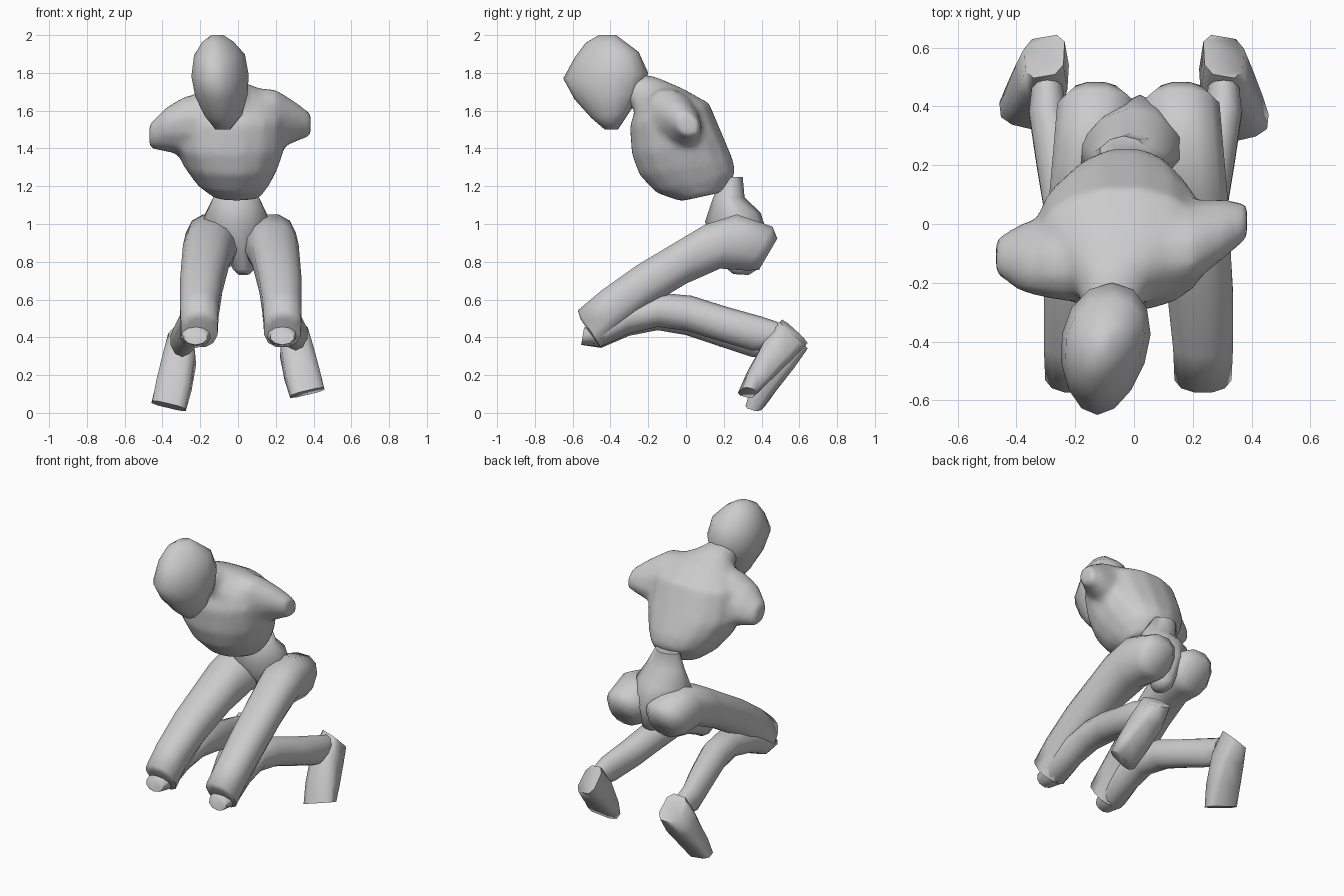
import bpy, bmesh, math
from mathutils import Vector

cube = bpy.data.objects.get("Cube")
if cube:
    bpy.data.objects.remove(cube, do_unlink=True)

grey = bpy.data.materials.new("matte grey")
grey.use_nodes = True
GREY = (0.6, 0.6, 0.6, 1)
grey.diffuse_color = GREY
grey.node_tree.nodes["Principled BSDF"].inputs["Base Color"].default_value = GREY


def body_ring(yf, zf, yb, zb, xl, xr, roll=0, turn=0):
    """Ring from a front point, a back point and an x range.
    roll lifts its left end up and back, turn swings its back to the left."""
    f, b = Vector((0, yf, zf)), Vector((0, yb, zb))
    centre = (f + b) / 2 + Vector(((xl + xr) / 2, 0, 0))
    return centre, Vector(((xr - xl) / 2, roll, roll)), (b - f) / 2 + Vector((turn, 0, 0))


def arm_ring(x, y, z, ry, rz, lean):
    """Ring across the x axis, its top leaning forward."""
    return Vector((x, y, z)), Vector((0, ry, 0)), Vector((0, -lean, rz))


def loft(bm, rings, sides=12, square=1.0, egg=0.0):
    """Skin a capped tube; square < 1 boxes the section, egg narrows its front."""
    loops = []
    for c, u, v in rings:
        loop = []
        for i in range(sides):
            a = math.tau * (i + 0.5) / sides
            ca, sa = math.cos(a), math.sin(a)
            p = math.copysign(abs(ca) ** square, ca) * (1 + egg * sa)
            q = math.copysign(abs(sa) ** square, sa)
            loop.append(bm.verts.new(c + u * p + v * q))
        loops.append(loop)
    for a, b in zip(loops, loops[1:]):
        for i in range(sides):
            j = (i + 1) % sides
            bm.faces.new((a[i], a[j], b[j], b[i]))
    bm.faces.new(loops[0])
    bm.faces.new(loops[-1])


def finish(name, bm):
    bmesh.ops.recalc_face_normals(bm, faces=bm.faces)
    mesh = bpy.data.meshes.new(name)
    bm.to_mesh(mesh)
    bm.free()
    mesh.materials.append(grey)
    ob = bpy.data.objects.new(name, mesh)
    bpy.context.collection.objects.link(ob)
    bpy.ops.object.select_all(action="DESELECT")
    ob.select_set(True)
    bpy.context.view_layer.objects.active = ob
    bpy.ops.object.shade_smooth_by_angle(angle=math.radians(70))
    return ob


def part(name, rings, **kw):
    bm = bmesh.new()
    loft(bm, [body_ring(*r) for r in rings], **kw)
    return finish(name, bm)


# Head: egg with a narrow face turned slightly to its right
part("head", [
    (-.46, 2.0, -.37, 2.0, -.14, -.08, 0, .01),
    (-.53, 1.96, -.33, 1.97, -.19, -.03, 0, .02),
    (-.59, 1.88, -.25, 1.91, -.235, .03, 0, .025),
    (-.65, 1.77, -.2, 1.8, -.25, .05, 0, .025),
    (-.59, 1.66, -.23, 1.7, -.23, .045, 0, .02),
    (-.5, 1.56, -.3, 1.59, -.18, .02, 0, .01),
    (-.43, 1.5, -.36, 1.5, -.12, -.04),
], sides=14, egg=.15)

# Chest, neck and arm stumps fused into one smooth body
bm = bmesh.new()
loft(bm, [body_ring(*r) for r in [
    (-.03, 1.12, .2, 1.17, -.13, .12),
    (-.16, 1.165, .265, 1.27, -.22, .17),
    (-.25, 1.26, .25, 1.345, -.285, .215),
    (-.29, 1.37, .21, 1.44, -.34, .25),
    (-.3, 1.52, .125, 1.64, -.34, .26),
    (-.27, 1.6, -.02, 1.72, -.25, .2),
    (-.29, 1.62, -.16, 1.78, -.19, .05),
    (-.38, 1.66, -.28, 1.8, -.16, .0)]], sides=16, square=.92)
loft(bm, [arm_ring(*r) for r in [
    (.05, -.08, 1.55, .17, .18, .03),
    (.2, -.06, 1.55, .14, .165, .04),
    (.31, -.015, 1.54, .095, .105, .03),
    (.385, .01, 1.525, .06, .06, .015)]])
loft(bm, [arm_ring(*r) for r in [
    (-.12, -.1, 1.54, .17, .17, .03),
    (-.28, -.11, 1.52, .145, .16, .03),
    (-.38, -.115, 1.5, .115, .12, .03),
    (-.47, -.11, 1.465, .06, .065, .015)]])
chest = finish("chest", bm)
remesh = chest.modifiers.new("fuse", "REMESH")
remesh.mode = "VOXEL"
remesh.voxel_size = .02
remesh.use_smooth_shade = True
smooth = chest.modifiers.new("soften", "SMOOTH")
smooth.factor = .5
smooth.iterations = 6

# Waist and pelvis, pinched to the tail
part("pelvis", [
    (.19, 1.25, .3, 1.25, -.12, .05),
    (.14, 1.13, .31, 1.14, -.14, .12),
    (.1, 1.01, .395, 1.06, -.195, .165, .01),
    (.18, .87, .44, .92, -.09, .13),
    (.22, .76, .38, .76, -.03, .09),
    (.25, .735, .33, .73, 0, .06),
], sides=10, square=1.15)

THIGH = [
    (.385, .755, .485, .925, .07, .25),
    (.32, .75, .46, .99, .02, .295),
    (.18, .76, .27, 1.055, .03, .31),
    (.0, .68, .1, 1.0, .07, .325),
    (-.2, .56, -.26, .785, .11, .34),
    (-.37, .43, -.45, .65, .13, .34),
    (-.45, .345, -.575, .545, .135, .335),
    (-.475, .37, -.56, .5, .17, .3),
]
SHIN = [
    (-.555, .36, -.54, .45, .17, .3),
    (-.45, .35, -.45, .5, .14, .32),
    (-.3, .42, -.33, .59, .13, .315),
    (-.15, .455, -.13, .635, .125, .305),
    (.0, .435, .03, .62, .135, .315),
    (.18, .38, .22, .56, .18, .345),
    (.35, .33, .4, .51, .24, .37),
    (.44, .34, .49, .48, .25, .36),
]
FOOT = [
    (.5, .49, .64, .36, .235, .375, -.012),
    (.41, .38, .56, .275, .22, .405, 0),
    (.33, .23, .45, .17, .245, .44, .012),
    (.285, .12, .37, .095, .275, .46, .022),
]

# Legs: the right one mirrored, its foot a little lower and further back
for side, s in (("left", 1), ("right", -1)):
    def pose(rings, shift, drop, back):
        out = []
        n = len(rings) - 1
        for i, (yf, zf, yb, zb, xl, xr, *roll) in enumerate(rings):
            dy, dz = (0, 0) if s > 0 else (back(i / n), -drop(i / n))
            xs = sorted((shift + s * (xl - shift), shift + s * (xr - shift)))
            out.append((yf + dy, zf + dz, yb + dy, zb + dz, *xs, *(s * r for r in roll)))
        return out

    part(side + "_thigh", pose(THIGH, .015, lambda t: 0, lambda t: 0), square=.85)
    part(side + "_shin", pose(SHIN, .005, lambda t: .04 * t, lambda t: 0), sides=10)
    part(side + "_foot", pose(FOOT, 0, lambda t: .03 + .04 * t, lambda t: .04 * t),
         sides=8, square=.6, egg=.08)
